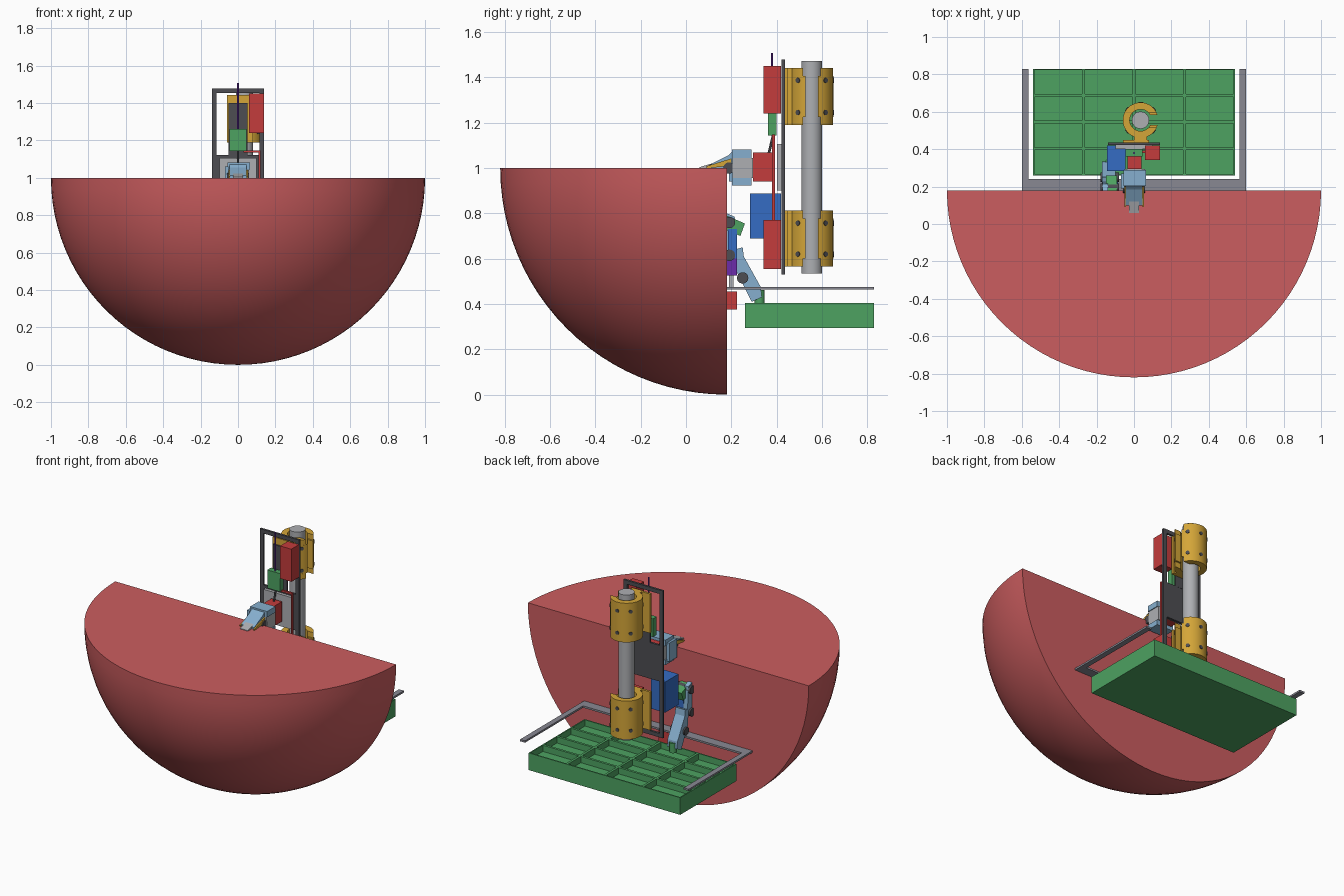
import bpy, bmesh, math
from mathutils import Vector

if "Cube" in bpy.data.objects:
    bpy.data.objects.remove(bpy.data.objects["Cube"])


def material(name, r, g, b):
    m = bpy.data.materials.new(name)
    m.use_nodes = True
    m.diffuse_color = (r, g, b, 1)
    m.node_tree.nodes["Principled BSDF"].inputs["Base Color"].default_value = (r, g, b, 1)
    return m


SHELL = material("soft red", 0.60, 0.11, 0.115)
RED = material("motor red", 0.55, 0.045, 0.045)
YELLOW = material("ochre", 0.66, 0.38, 0.04)
SKY = material("light blue", 0.24, 0.43, 0.62)
BLUE = material("blue", 0.035, 0.15, 0.55)
GREEN = material("green", 0.075, 0.36, 0.12)
DARK = material("dark grey", 0.075, 0.075, 0.085)
LIGHT = material("light grey", 0.42, 0.43, 0.45)
RAIL = material("rail grey", 0.25, 0.25, 0.29)
PURPLE = material("purple", 0.15, 0.025, 0.40)


def finish(bm, name, mat, smooth=False):
    bmesh.ops.recalc_face_normals(bm, faces=bm.faces)
    me = bpy.data.meshes.new(name)
    bm.to_mesh(me)
    bm.free()
    me.materials.append(mat)
    ob = bpy.data.objects.new(name, me)
    bpy.context.collection.objects.link(ob)
    if smooth:
        bpy.ops.object.select_all(action='DESELECT')
        ob.select_set(True)
        bpy.context.view_layer.objects.active = ob
        bpy.ops.object.shade_smooth_by_angle(angle=math.radians(30))
    return ob


def box(name, mat, xs, ys, zs):
    bm = bmesh.new()
    bmesh.ops.create_cube(bm, size=1)
    for v in bm.verts:
        v.co = [(a + b) / 2 + c * (b - a) for c, (a, b) in zip(v.co, (xs, ys, zs))]
    return finish(bm, name, mat)


def rod(name, mat, p, q, r, sides=24):
    p, q = Vector(p), Vector(q)
    bm = bmesh.new()
    bmesh.ops.create_cone(bm, cap_ends=True, segments=sides, radius1=r, radius2=r, depth=(q - p).length)
    bm.transform((q - p).to_track_quat('Z', 'Y').to_matrix().to_4x4())
    bmesh.ops.translate(bm, verts=bm.verts, vec=(p + q) / 2)
    return finish(bm, name, mat, sides > 8)


def prism(name, mat, outline, axis, lo, hi, smooth=False):
    """Extrude a flat outline along x (outline in y, z) or along z (outline in x, y)."""
    bm = bmesh.new()
    place = (lambda a, b: (lo, a, b)) if axis == 'x' else (lambda a, b: (a, b, lo))
    face = bm.faces.new([bm.verts.new(place(a, b)) for a, b in outline])
    new = bmesh.ops.extrude_face_region(bm, geom=[face])["geom"]
    step = (hi - lo, 0, 0) if axis == 'x' else (0, 0, hi - lo)
    bmesh.ops.translate(bm, verts=[v for v in new if isinstance(v, bmesh.types.BMVert)], vec=step)
    return finish(bm, name, mat, smooth)


# Quarter ball with flat top and flat back
bm = bmesh.new()
bmesh.ops.create_uvsphere(bm, u_segments=96, v_segments=48, radius=1)
for normal in ((0, 0, 1), (0, 1, 0)):
    bmesh.ops.bisect_plane(bm, geom=bm.verts[:] + bm.edges[:] + bm.faces[:], dist=1e-4,
                           plane_co=(0, 0, 0), plane_no=normal, clear_outer=True)
    bmesh.ops.holes_fill(bm, edges=[e for e in bm.edges if e.is_boundary], sides=0)
bmesh.ops.translate(bm, verts=bm.verts, vec=(0, 0.18, 1))
finish(bm, "quarter_ball", SHELL, True)

# Tray with a four by four grid of pockets
bm = bmesh.new()
bmesh.ops.create_grid(bm, x_segments=4, y_segments=4, size=0.5)
for v in bm.verts:
    v.co = (v.co.x * 1.08, 0.545 + v.co.y * 0.57, 0.405)
rim = [e for e in bm.edges if e.is_boundary]
pockets = bm.faces[:]
skirt = bmesh.ops.extrude_edge_only(bm, edges=rim)["geom"]
for v in skirt:
    if isinstance(v, bmesh.types.BMVert):
        v.co.z = 0.295
bmesh.ops.holes_fill(bm, edges=[e for e in bm.edges if e.is_boundary], sides=0)
bmesh.ops.inset_individual(bm, faces=pockets, thickness=0.011)
floors = bmesh.ops.extrude_discrete_faces(bm, faces=pockets)["faces"]
for f in floors:
    bmesh.ops.translate(bm, verts=f.verts, vec=(0, 0, -0.04))
finish(bm, "tray", GREEN)

# Rail around the tray
prism("tray_rail", RAIL, [(-0.6, 0.175), (0.6, 0.175), (0.6, 0.83), (0.565, 0.83), (0.565, 0.24),
                          (-0.565, 0.24), (-0.565, 0.83), (-0.6, 0.83)], 'z', 0.464, 0.476)

# Pole and its two C-shaped clamps
PX, PY = 0.035, 0.555
rod("pole", LIGHT, (PX, PY, 0.535), (PX, PY, 1.472), 0.046, 48)


def arc(r, gap, n=40):
    start = math.asin(gap / r)
    span = 2 * math.pi - 2 * start
    return [(PX + r * math.cos(start + span * i / n), PY + r * math.sin(start + span * i / n))
            for i in range(n + 1)]


for label, lo, hi in (("lower", 0.565, 0.812), ("upper", 1.19, 1.442)):
    # wide mouth at both ends, narrow in the middle
    for part, a, b, gap in (("bottom", lo, lo + 0.035, 0.038), ("middle", lo + 0.035, hi - 0.035, 0.027),
                            ("top", hi - 0.035, hi, 0.038)):
        prism(f"{label}_clamp_{part}", YELLOW, arc(0.095, gap) + arc(0.058, gap)[::-1], 'z', a, b, True)
    box(f"{label}_clamp_neck", YELLOW, (0.0, 0.07), (0.435, 0.485), (lo, hi))
    box(f"{label}_clamp_flange", YELLOW, (-0.06, 0.08), (0.435, 0.45), (lo, hi))
    for z in (lo + 0.055, hi - 0.055):
        for deg in (40, 90, 140, 220, 270, 320):
            c, s = math.cos(math.radians(deg)), math.sin(math.radians(deg))
            rod(f"{label}_clamp_bolt", DARK, (PX + 0.08 * c, PY + 0.08 * s, z),
                (PX + 0.098 * c, PY + 0.098 * s, z), 0.012, 8)

# Upright frame with cross plates
FY = (0.422, 0.436)
for x in (-0.14, 0.115):
    box("frame_upright", DARK, (x, x + 0.025), FY, (0.53, 1.478))
for name, lo, hi in (("frame_top", 1.453, 1.478), ("frame_plate", 0.89, 1.122), ("frame_bottom", 0.53, 0.555)):
    box(name, DARK, (-0.14, 0.14), FY, (lo, hi))
box("upper_backing", DARK, (-0.05, 0.05), (0.425, 0.437), (1.12, 1.4))
box("lower_backing", DARK, (-0.05, 0.05), (0.425, 0.437), (0.555, 0.8))
box("face_plate", LIGHT, (-0.1, 0.1), (0.402, 0.422), (0.9, 1.105))

# Motors, slider and lead screw
box("upper_motor", RED, (0.06, 0.14), (0.342, 0.42), (1.24, 1.45))
box("lower_motor", RED, (0.06, 0.14), (0.342, 0.42), (0.555, 0.77))
box("control_box", BLUE, (-0.145, -0.045), (0.283, 0.42), (0.69, 0.887))
box("slider_block", GREEN, (-0.045, 0.045), (0.362, 0.4), (1.143, 1.26))
rod("lead_screw", PURPLE, (0, 0.38, 1.24), (0, 0.38, 1.508), 0.005, 12)
rod("slider_link", DARK, (0, 0.362, 1.05), (0, 0.386, 1.15), 0.006, 12)
box("link_bar", RED, (0.03, 0.12), (0.38, 0.392), (1.135, 1.147))
box("link_rod", RED, (0.11, 0.12), (0.38, 0.392), (0.77, 1.147))

# Upper gripper
box("gripper_motor", RED, (-0.035, 0.04), (0.295, 0.39), (0.94, 1.068))
box("gripper_body", LIGHT, (-0.05, 0.06), (0.205, 0.295), (0.955, 1.045))
for name, lo, hi in (("gripper_top", 1.045, 1.082), ("gripper_base", 0.922, 0.955)):
    box(name, SKY, (-0.055, 0.065), (0.203, 0.288), (lo, hi))
box("gripper_cheek", SKY, (-0.07, -0.05), (0.19, 0.27), (0.94, 1.06))
prism("gripper_wedge", SKY, [(0.21, 1.078), (0.185, 1.055), (0.1, 1.012), (0.1, 1.0), (0.21, 0.98)],
      'x', -0.045, 0.045)
prism("gripper_tip", LIGHT, [(0.12, 1.022), (0.06, 1.004), (0.06, 0.999), (0.12, 1.0)], 'x', -0.028, 0.028)
for x in (-0.052, 0.046):
    prism("gripper_finger", YELLOW, [(0.2, 1.042), (0.09, 1.008), (0.09, 0.999), (0.2, 1.01)],
          'x', x, x + 0.008)
rod("gripper_pivot", DARK, (-0.06, 0.19, 1.0), (0.06, 0.19, 1.0), 0.025)

# Lower folding arm
prism("arm_head", GREEN, [(0.18, 0.79), (0.26, 0.755), (0.24, 0.7), (0.18, 0.725)], 'x', -0.15, -0.09)
box("arm_drive", BLUE, (-0.14, -0.085), (0.185, 0.225), (0.6, 0.73))
box("arm_coupler", PURPLE, (-0.135, -0.09), (0.182, 0.225), (0.525, 0.61))
box("arm_post", LIGHT, (-0.12, -0.1), (0.19, 0.21), (0.47, 0.53))
prism("upper_link", SKY, [(0.18, 0.8), (0.215, 0.785), (0.225, 0.64), (0.18, 0.59)], 'x', -0.168, -0.14)
prism("lower_link", SKY, [(0.215, 0.64), (0.25, 0.65), (0.255, 0.61), (0.33, 0.475),
                          (0.335, 0.43), (0.29, 0.41), (0.225, 0.54)], 'x', -0.17, -0.1)
for y, z in ((0.192, 0.76), (0.192, 0.615), (0.25, 0.515)):
    rod("arm_joint", DARK, (-0.18, y, z), (-0.08, y, z), 0.025)
rod("arm_foot", GREEN, (-0.135, 0.325, 0.4), (-0.135, 0.325, 0.462), 0.022)
box("base_block", RED, (-0.04, 0.04), (0.17, 0.225), (0.375, 0.455))
